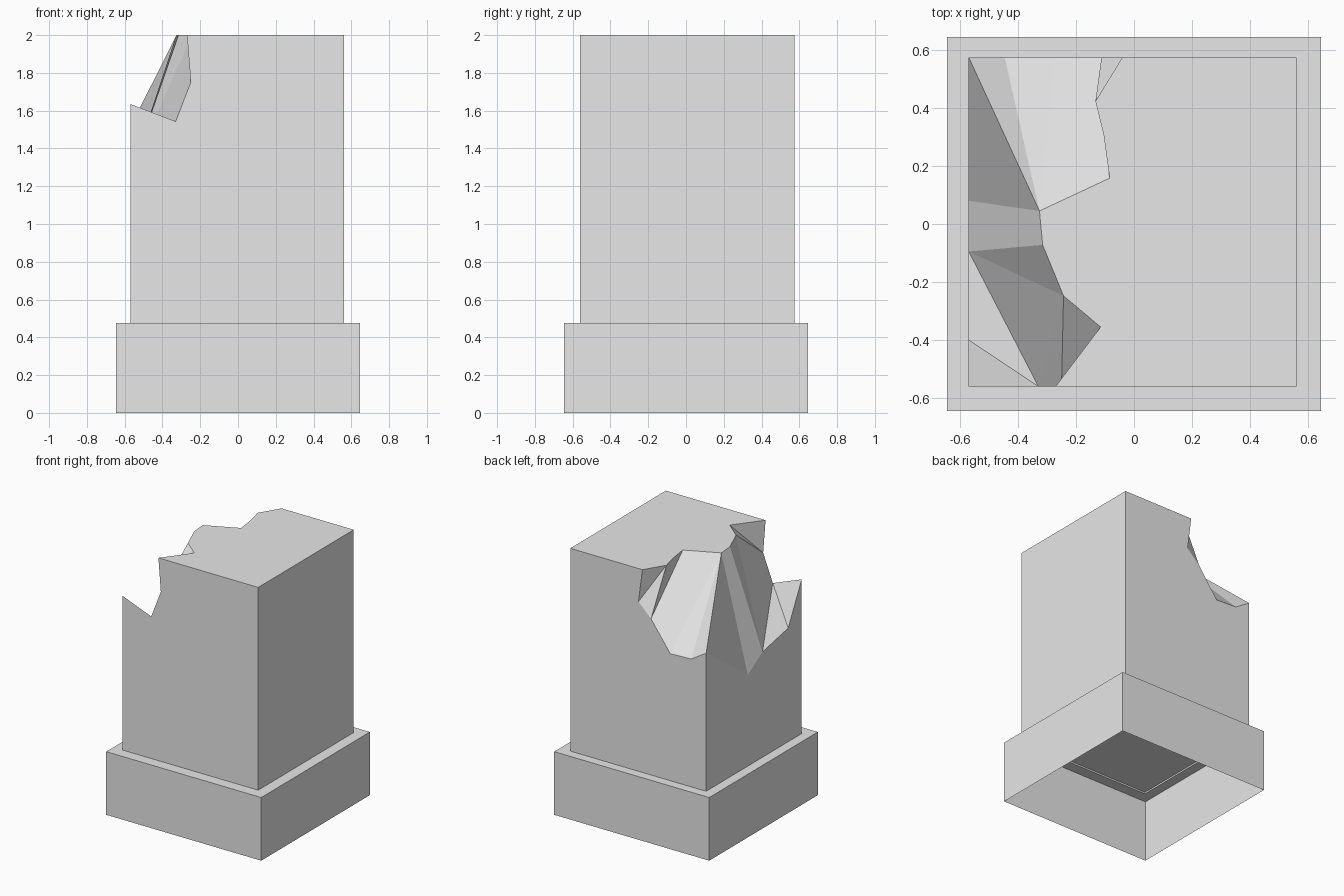
import bpy
import bmesh

cube = bpy.data.objects.get("Cube")
if cube:
    bpy.data.objects.remove(cube, do_unlink=True)

# Plain stone colour
stone = bpy.data.materials.new("light_grey_stone")
stone.use_nodes = True
grey = (0.8, 0.8, 0.8, 1)
stone.diffuse_color = grey
stone.node_tree.nodes["Principled BSDF"].inputs["Base Color"].default_value = grey

# Shared limits of the shaft
LEFT, RIGHT, FRONT, BACK = -0.57, 0.56, -0.56, 0.575
LEDGE, FLOOR, TOP = 0.475, 0.487, 2.0
HALF = 0.645


def finish(bm, name):
    mesh = bpy.data.meshes.new(name)
    bm.to_mesh(mesh)
    bm.free()
    mesh.materials.append(stone)
    obj = bpy.data.objects.new(name, mesh)
    bpy.context.collection.objects.link(obj)
    return obj


# Base: hollow plinth, open below, with a ledge around the shaft
bm = bmesh.new()
bmesh.ops.create_cube(bm, size=1)
for v in bm.verts:
    v.co = (v.co.x * 2 * HALF, v.co.y * 2 * HALF, (v.co.z + 0.5) * LEDGE)
bm.normal_update()
lid = max(bm.faces, key=lambda f: f.normal.z)
underside = min(bm.faces, key=lambda f: f.normal.z)
bmesh.ops.delete(bm, geom=[underside], context="FACES_ONLY")
for height in (LEDGE, FLOOR):
    bmesh.ops.inset_region(bm, faces=[lid], thickness=0.05)
    for v in lid.verts:
        v.co = (LEFT if v.co.x < 0 else RIGHT, FRONT if v.co.y < 0 else BACK, height)
bmesh.ops.delete(bm, geom=[lid], context="FACES_ONLY")
finish(bm, "base")

# Shaft corners: floor a-d, intact top corners e and f
points = {
    "a": (LEFT, FRONT, FLOOR), "b": (RIGHT, FRONT, FLOOR),
    "c": (RIGHT, BACK, FLOOR), "d": (LEFT, BACK, FLOOR),
    "e": (RIGHT, FRONT, TOP), "f": (RIGHT, BACK, TOP),
}
# Broken rim along the top, from front to back
rim = [(-0.27, FRONT), (-0.115, -0.355), (-0.243, -0.248), (-0.315, -0.072),
       (-0.326, 0.045), (-0.084, 0.158), (-0.105, 0.31), (-0.133, 0.423), (-0.04, BACK)]
points.update({k: (x, y, TOP) for k, (x, y) in zip("ABCDEFGHI", rim)})
# Broken edge on the back wall
back_break = [(-0.007, 1.75), (-0.112, 1.65), (-0.272, 1.43), (-0.446, 1.437), (LEFT, 1.514)]
points.update({k: (x, BACK, z) for k, (x, z) in zip("JKLMN", back_break)})
# Broken edge on the side wall
side_break = [(0.08, 1.16), (-0.095, 1.267), (-0.4, 1.33), (FRONT, 1.635)]
points.update({k: (LEFT, y, z) for k, (y, z) in zip("OPQR", side_break)})
# Broken edge on the front wall
front_break = [(-0.33, 1.543), (-0.25, 1.75)]
points.update({k: (x, FRONT, z) for k, (x, z) in zip("ST", front_break)})

walls = ["dcba", "bcfe", "abeATSR", "cdNMLKJIf", "daRQPON", "efIHGFEDCBA"]
fracture = ["RSQ", "QSP", "PSC", "STC", "TBC", "TAB", "PCD", "PDEO", "OEN",
            "NEM", "MEL", "LEFK", "KFG", "KGH", "KHJ", "JHI"]

# Shaft: square block with one chipped upper corner
bm = bmesh.new()
verts = {k: bm.verts.new(co) for k, co in points.items()}
for outline in walls + fracture:
    bm.faces.new([verts[k] for k in outline])
bmesh.ops.recalc_face_normals(bm, faces=bm.faces[:])
finish(bm, "broken_shaft")
